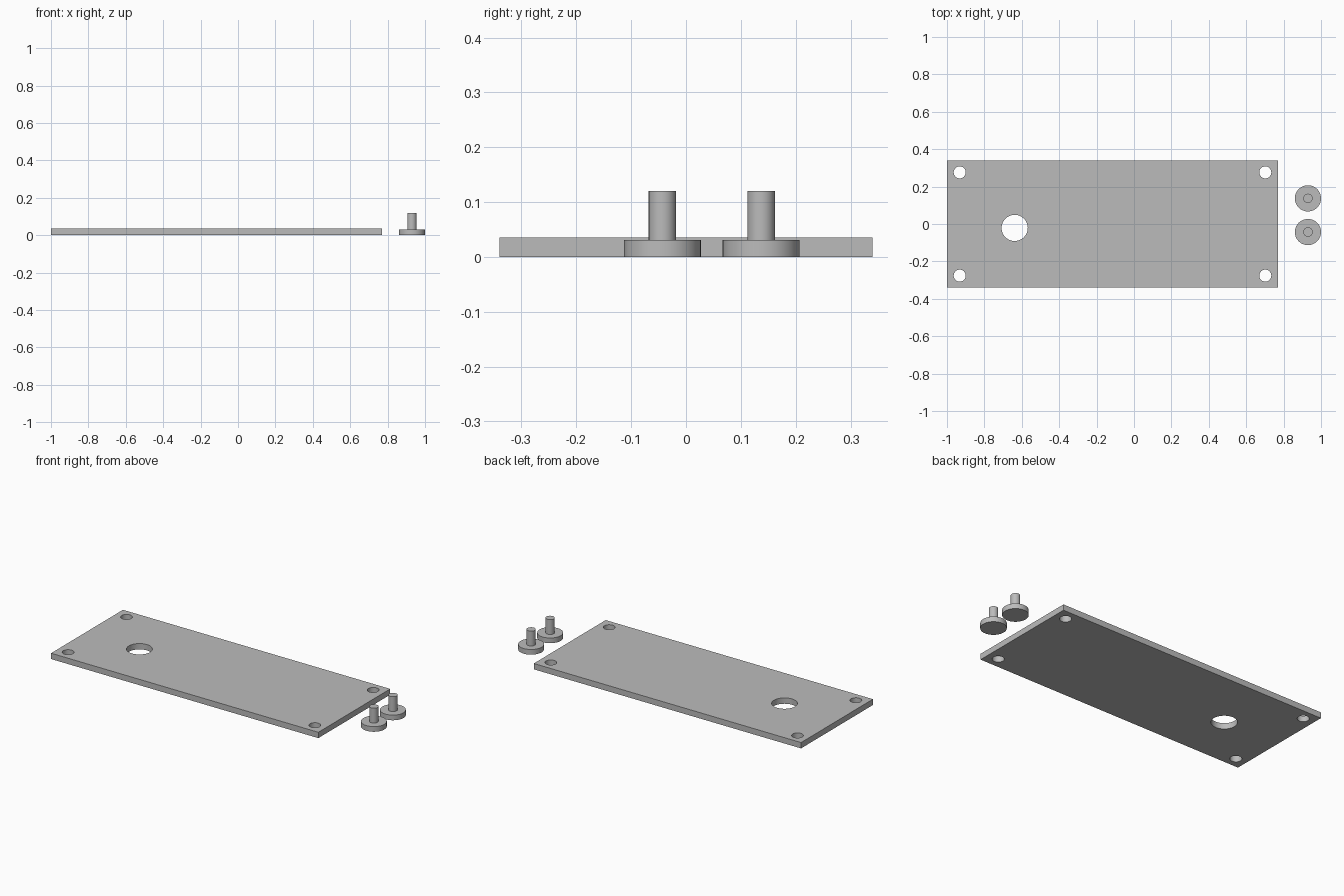
import bpy
import math

cube = bpy.data.objects.get("Cube")
if cube:
    bpy.data.objects.remove(cube, do_unlink=True)

grey = bpy.data.materials.new("plain grey")
grey.use_nodes = True
colour = (0.5, 0.5, 0.5, 1)
grey.diffuse_color = colour
grey.node_tree.nodes["Principled BSDF"].inputs["Base Color"].default_value = colour

PLATE_TOP = 0.035
PIN_X = 0.93


def add_curve(name, dims):
    curve = bpy.data.curves.new(name, "CURVE")
    curve.dimensions = dims
    obj = bpy.data.objects.new(name, curve)
    bpy.context.collection.objects.link(obj)
    return obj


def add_loop(curve, points):
    spline = curve.splines.new("POLY")
    spline.points.add(len(points) - 1)
    for p, (x, y) in zip(spline.points, points):
        p.co = (x, y, 0, 1)
    spline.use_cyclic_u = True


def circle(cx, cy, r, n=48):
    return [(cx + r * math.cos(2 * math.pi * i / n),
             cy + r * math.sin(2 * math.pi * i / n)) for i in range(n)]


def finish(obj):
    obj.data.materials.clear()
    obj.data.materials.append(grey)
    bpy.ops.object.select_all(action="DESELECT")
    obj.select_set(True)
    bpy.context.view_layer.objects.active = obj
    bpy.ops.object.shade_smooth_by_angle(angle=math.radians(30))


# Flat plate: outline with four corner holes and one large hole
plate = add_curve("plate", "2D")
plate.data.fill_mode = "BOTH"
plate.data.extrude = PLATE_TOP / 2
add_loop(plate.data, [(-1, -0.34), (0.77, -0.34), (0.77, 0.34), (-1, 0.34)])
for x in (-0.932, 0.702):
    for y in (-0.276, 0.276):
        add_loop(plate.data, circle(x, y, 0.032))
add_loop(plate.data, circle(-0.638, -0.021, 0.07))
plate.location.z = PLATE_TOP / 2
bpy.context.view_layer.objects.active = plate
plate.select_set(True)
bpy.ops.object.convert(target="MESH")
plate = bpy.context.view_layer.objects.active
finish(plate)


# Two loose pins: a flanged disc with a thin shaft, spun from one profile
def add_pin(name, y):
    profile = [(0, 0), (0.07, 0), (0.07, 0.031), (0.025, 0.031), (0.025, 0.12), (0, 0.12)]
    n = 48
    verts, faces, rings = [], [], []
    for r, z in profile[1:-1]:
        rings.append(range(len(verts), len(verts) + n))
        verts += [(px, py, z) for px, py in circle(0, 0, r, n)]
    for low, high in zip(rings, rings[1:]):
        for i in range(n):
            j = (i + 1) % n
            faces.append((low[i], low[j], high[j], high[i]))
    faces.append(tuple(reversed(rings[0])))
    faces.append(tuple(rings[-1]))
    mesh = bpy.data.meshes.new(name)
    mesh.from_pydata(verts, [], faces)
    pin = bpy.data.objects.new(name, mesh)
    bpy.context.collection.objects.link(pin)
    pin.location = (PIN_X, y, 0)
    finish(pin)


add_pin("front_pin", -0.043)
add_pin("back_pin", 0.137)
